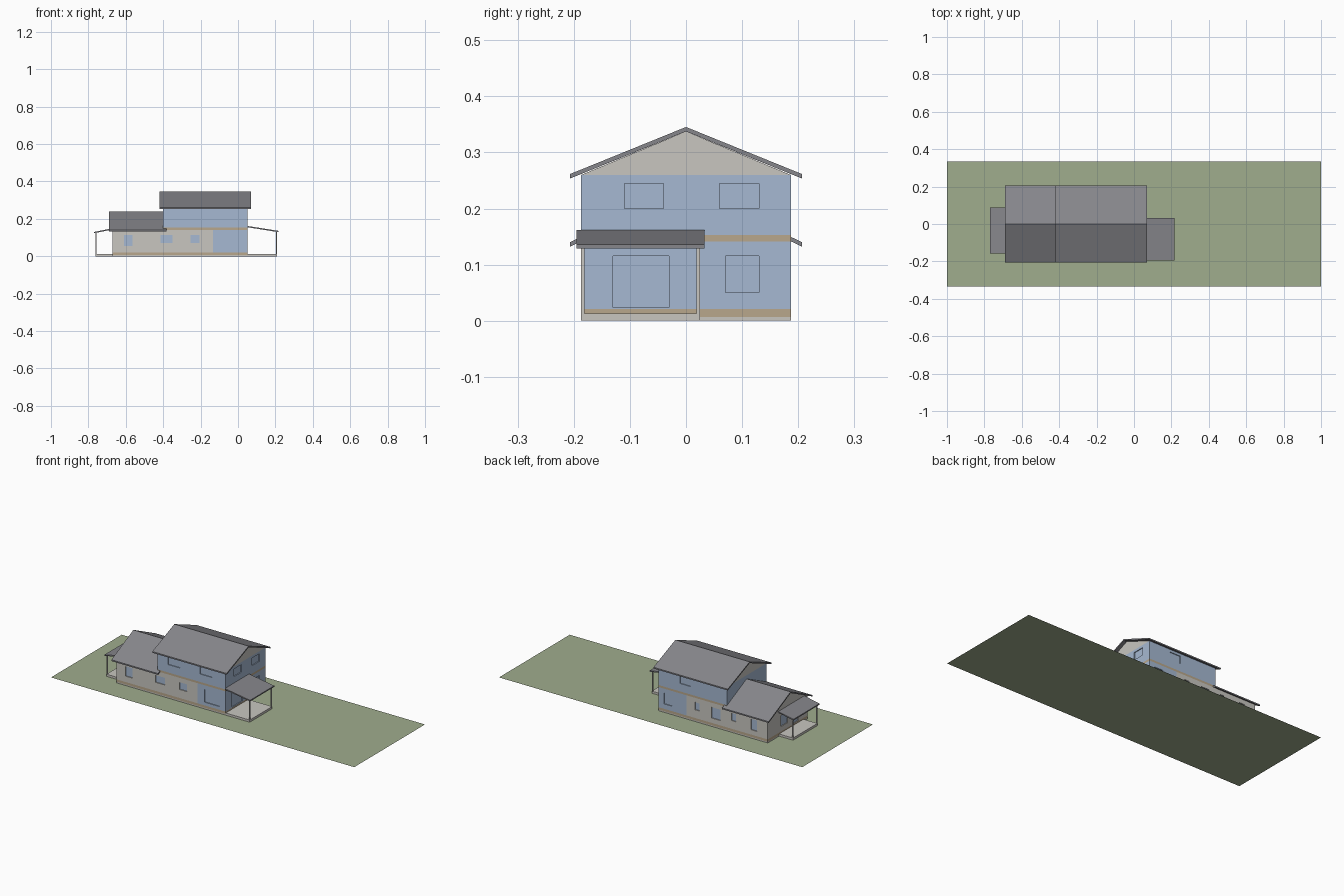
import bpy, bmesh
from mathutils import Vector

old = bpy.data.objects.get("Cube")
if old:
    bpy.data.objects.remove(old, do_unlink=True)


def material(name, rgb):
    lin = [((c / 255 + 0.055) / 1.055) ** 2.4 for c in rgb] + [1]
    m = bpy.data.materials.new(name)
    m.use_nodes = True
    m.diffuse_color = lin
    m.node_tree.nodes["Principled BSDF"].inputs["Base Color"].default_value = lin
    return m


GRASS = material("grass", (160, 173, 141))
ROOF = material("slate grey", (134, 134, 139))
BLUE = material("pale blue", (166, 185, 210))
RENDER = material("warm grey", (200, 198, 192))
TAN = material("tan trim", (185, 167, 140))


def finish(name, bm, mat):
    bmesh.ops.recalc_face_normals(bm, faces=bm.faces)
    me = bpy.data.meshes.new(name)
    bm.to_mesh(me)
    bm.free()
    me.materials.append(mat)
    ob = bpy.data.objects.new(name, me)
    bpy.context.collection.objects.link(ob)
    return ob


def add_box(bm, x, y, z):
    verts = bmesh.ops.create_cube(bm, size=1)["verts"]
    for v in verts:
        v.co = Vector([(r[0] + r[1]) / 2 + c * (r[1] - r[0]) for r, c in zip((x, y, z), v.co)])


def boxes(name, mat, *ranges):
    bm = bmesh.new()
    for r in ranges:
        add_box(bm, *r)
    return finish(name, bm, mat)


def prism(name, mat, profile, span, axis):
    """Extrude a closed profile (horizontal, z) along x or y."""
    bm = bmesh.new()
    a, b = span
    place = (lambda p, t: (t, p[0], p[1])) if axis == "x" else (lambda p, t: (p[0], t, p[1]))
    face = bm.faces.new([bm.verts.new(place(p, a)) for p in profile])
    new = bmesh.ops.extrude_face_region(bm, geom=[face])["geom"]
    shift = Vector(place((0, 0), b - a))
    bmesh.ops.translate(bm, vec=shift, verts=[g for g in new if isinstance(g, bmesh.types.BMVert)])
    return finish(name, bm, mat)


DEPTH = 0.006


def wall(name, mat, x, y, z, windows):
    """Wall block with recessed panes; each window is (side, from, to, bottom, top)."""
    ob = boxes(name, mat, (x, y, z))
    cuts, panes = [], []
    for side, a, b, low, high in windows:
        rng, sign = (y, 1) if side in ("front", "back") else (x, 1)
        outward = side in ("back", "left")
        face = rng[1] if outward else rng[0]
        sign = 1 if outward else -1
        deep, out = face - sign * DEPTH, face + sign * DEPTH
        cut, pane = sorted((deep, out)), sorted((deep - sign * 0.001, deep + sign * 0.001))
        for store, r in ((cuts, cut), (panes, pane)):
            store.append(((a, b), r, (low, high)) if rng is y else (r, (a, b), (low, high)))
    cutter = boxes(name + "_cutter", mat, *cuts)
    cutter.hide_render = True
    mod = ob.modifiers.new("window_recesses", "BOOLEAN")
    mod.operation, mod.solver, mod.object = "DIFFERENCE", "EXACT", cutter
    bpy.context.view_layer.objects.active = ob
    bpy.ops.object.modifier_apply(modifier=mod.name)
    bpy.data.objects.remove(cutter, do_unlink=True)
    boxes(name + "_panes", BLUE, *panes)


# Lawn
bm = bmesh.new()
bmesh.ops.create_grid(bm, x_segments=1, y_segments=1, size=1)
bmesh.ops.scale(bm, vec=(1, 0.333, 1), verts=bm.verts)
finish("lawn", bm, GRASS)

# Main dimensions
W = 0.187
DEEP = (-W, W)
END, STEP, SPLIT, HEAD = -0.67, -0.40, -0.135, 0.05

# Foundation and trim bands
boxes("foundation", RENDER, ((END, HEAD), DEEP, (0, 0.007)))
boxes("skirt_band", TAN, ((END, HEAD), DEEP, (0.007, 0.021)))
boxes("floor_band", TAN, ((STEP, HEAD), DEEP, (0.141, 0.153)))

# Ground floor walls
wall("rendered_wall", RENDER, (END, SPLIT), DEEP, (0.021, 0.141), [
    ("front", -0.61, -0.565, 0.056, 0.115),
    ("front", -0.414, -0.35, 0.072, 0.115),
    ("front", -0.254, -0.206, 0.072, 0.115),
    ("back", -0.60, -0.56, 0.05, 0.115),
    ("back", -0.46, -0.43, 0.07, 0.115),
    ("back", -0.36, -0.30, 0.05, 0.115),
    ("back", -0.22, -0.19, 0.07, 0.115),
    ("right", -0.10, -0.05, 0.024, 0.115),
    ("right", 0.0, 0.06, 0.05, 0.115),
])
wall("blue_lower_wall", BLUE, (SPLIT, HEAD), DEEP, (0.021, 0.141), [
    ("front", -0.09, 0.01, 0.04, 0.115),
    ("back", -0.04, 0.015, 0.05, 0.115),
    ("left", -0.13, -0.03, 0.024, 0.115),
    ("left", 0.07, 0.13, 0.05, 0.115),
])

# Upper floor walls
wall("blue_upper_wall", BLUE, (STEP, HEAD), DEEP, (0.153, 0.26), [
    ("front", -0.33, -0.25, 0.20, 0.245),
    ("front", -0.12, -0.04, 0.20, 0.245),
    ("back", -0.16, -0.09, 0.20, 0.245),
    ("left", -0.11, -0.04, 0.20, 0.245),
    ("left", 0.06, 0.13, 0.20, 0.245),
])


# Gabled roofs with their gable infill
def gable_roof(name, x, ridge, eave, wall_x, wall_top):
    o, t = 0.207, 0.008
    prism(name, ROOF, [(-o, eave), (0, ridge), (o, eave),
                       (o, eave - t), (0, ridge - t), (-o, eave - t)], x, "x")
    prism(name + "_gable", RENDER, [(-W, wall_top), (W, wall_top), (0, ridge - t)], wall_x, "x")


gable_roof("upper_roof", (-0.42, 0.07), 0.3455, 0.2615, (STEP, HEAD), 0.26)
gable_roof("lower_roof", (-0.69, -0.383), 0.239, 0.140, (END, STEP), 0.141)


# Lean-to porches: slab, two posts and a sloping roof
def porch(name, inner, outer, y, z_in, z_out, margin):
    s = 1 if outer > inner else -1
    y0, y1 = y
    t, p = 0.007, 0.006
    boxes(name + "_slab", RENDER, (sorted((inner, outer)), y, (0, 0.013)))
    post_x = sorted((outer, outer - s * p))
    boxes(name + "_posts", RENDER, *[(post_x, r, (0.013, z_out - t + 0.002))
                                     for r in ((y0, y0 + p), (y1 - p, y1))])
    edge = outer + s * 0.008
    prism(name + "_roof", ROOF, [(inner, z_in), (edge, z_out), (edge, z_out - t), (inner, z_in - t)],
          (y0 - margin, y1 + margin), "y")


porch("left_porch", HEAD, 0.208, (-W, 0.025), 0.162, 0.136, 0.008)
porch("right_porch", END, -0.762, (-0.15, 0.08), 0.150, 0.130, 0.008)
